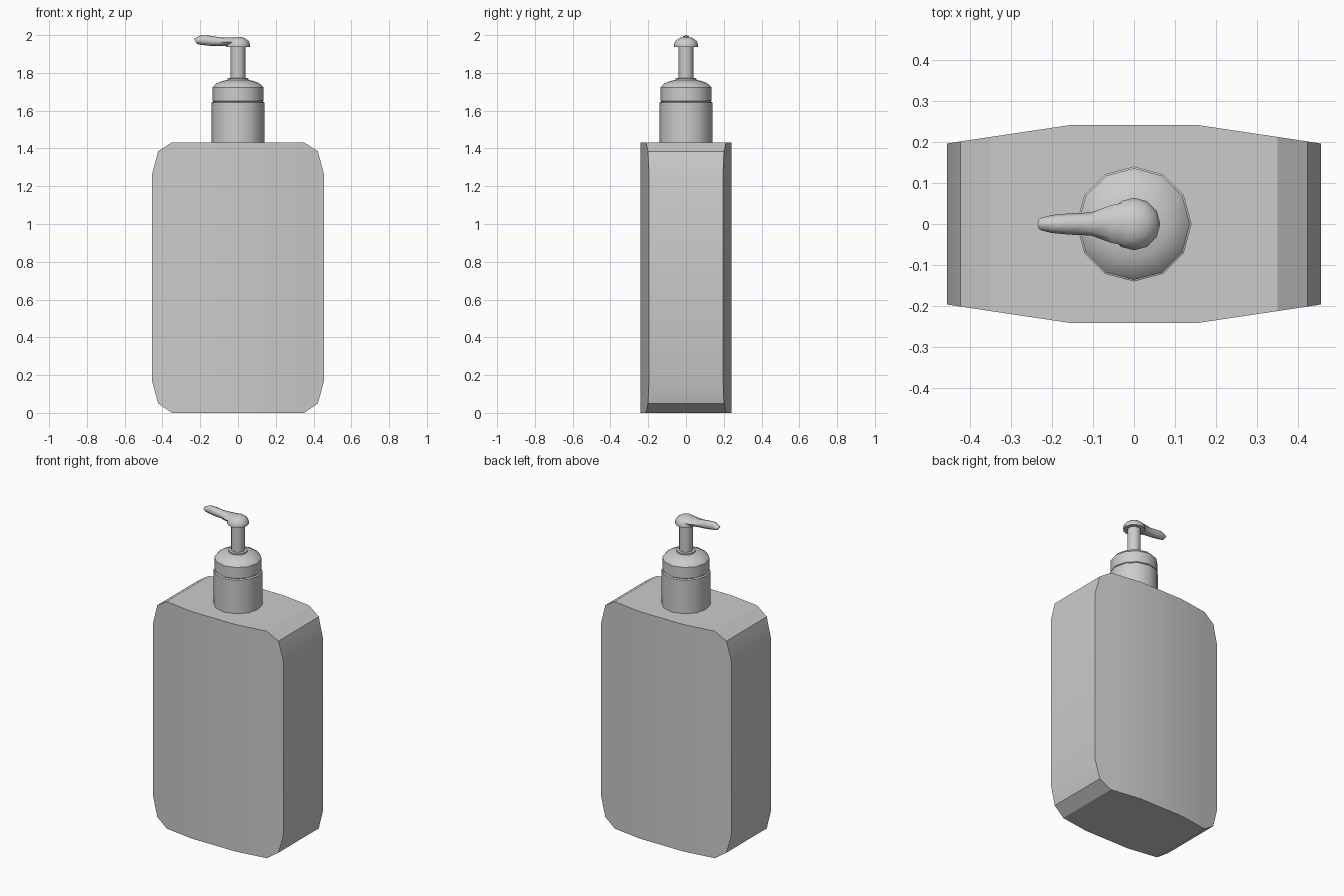
import bpy, bmesh
from math import sin, cos, pi, radians

if "Cube" in bpy.data.objects:
    bpy.data.objects.remove(bpy.data.objects["Cube"])


def loft(name, rings, angle=35):
    """Skin a list of equal-length point rings, capping both ends."""
    bm = bmesh.new()
    vs = [[bm.verts.new(p) for p in r] for r in rings]
    n = len(vs[0])
    for a, b in zip(vs, vs[1:]):
        for i in range(n):
            j = (i + 1) % n
            bm.faces.new((a[i], a[j], b[j], b[i]))
    bm.faces.new(vs[0])
    bm.faces.new(vs[-1])
    bmesh.ops.recalc_face_normals(bm, faces=bm.faces[:])
    me = bpy.data.meshes.new(name)
    bm.to_mesh(me)
    bm.free()
    ob = bpy.data.objects.new(name, me)
    bpy.context.collection.objects.link(ob)
    bpy.ops.object.select_all(action='DESELECT')
    ob.select_set(True)
    bpy.context.view_layer.objects.active = ob
    bpy.ops.object.shade_smooth_by_angle(angle=radians(angle))
    return ob


def lathe(name, profile, sides=12, angle=35):
    """Turn (radius, z) pairs around the z axis."""
    return loft(name, [[(r * cos(2 * pi * i / sides), r * sin(2 * pi * i / sides), z)
                        for i in range(sides)] for r, z in profile], angle)


# Bottle body: rectangular sections across x as (x, half depth, z low, z high)
half = [(0.155, 0.241, 0, 1.432), (0.35, 0.212, 0, 1.432),
        (0.423, 0.201, 0.05, 1.385), (0.455, 0.196, 0.168, 1.264)]
stations = [(-x, y, lo, hi) for x, y, lo, hi in reversed(half)] + half
loft("bottle_body", [[(x, -y, lo), (x, y, lo), (x, y, hi), (x, -y, hi)]
                     for x, y, lo, hi in stations], 32)

# Neck and cap with a shallow groove between them
lathe("neck", [(0.14, 1.42), (0.14, 1.643), (0.128, 1.649)])
lathe("pump_cap", [(0.128, 1.645), (0.136, 1.652), (0.136, 1.722), (0.118, 1.742),
                   (0.085, 1.757), (0.055, 1.763), (0.055, 1.771), (0.038, 1.773)], 12, 40)

# Pump stem
lathe("pump_stem", [(0.039, 1.76), (0.039, 1.95)], 12)

# Pump head dome
lathe("pump_head", [(0.063, 1.938), (0.064, 1.95), (0.055, 1.97),
                    (0.035, 1.985), (0.012, 1.991)], 12, 50)

# Spout: oval sections as (x at bottom, x at top, half width, z low, z high)
spout = [(0.0, 0.0, 0.056, 1.941, 1.989), (-0.055, -0.055, 0.046, 1.941, 1.986),
         (-0.105, -0.105, 0.028, 1.942, 1.99), (-0.16, -0.15, 0.026, 1.944, 1.997),
         (-0.205, -0.195, 0.022, 1.95, 2.0), (-0.219, -0.235, 0.015, 1.955, 1.98)]
rings = []
for xl, xh, w, lo, hi in spout:
    ring = []
    for i in range(8):
        a = 2 * pi * i / 8
        t = (1 + sin(a)) / 2
        ring.append((xl + (xh - xl) * t, w * cos(a), lo + (hi - lo) * t))
    rings.append(ring)
loft("pump_spout", rings, 50)
